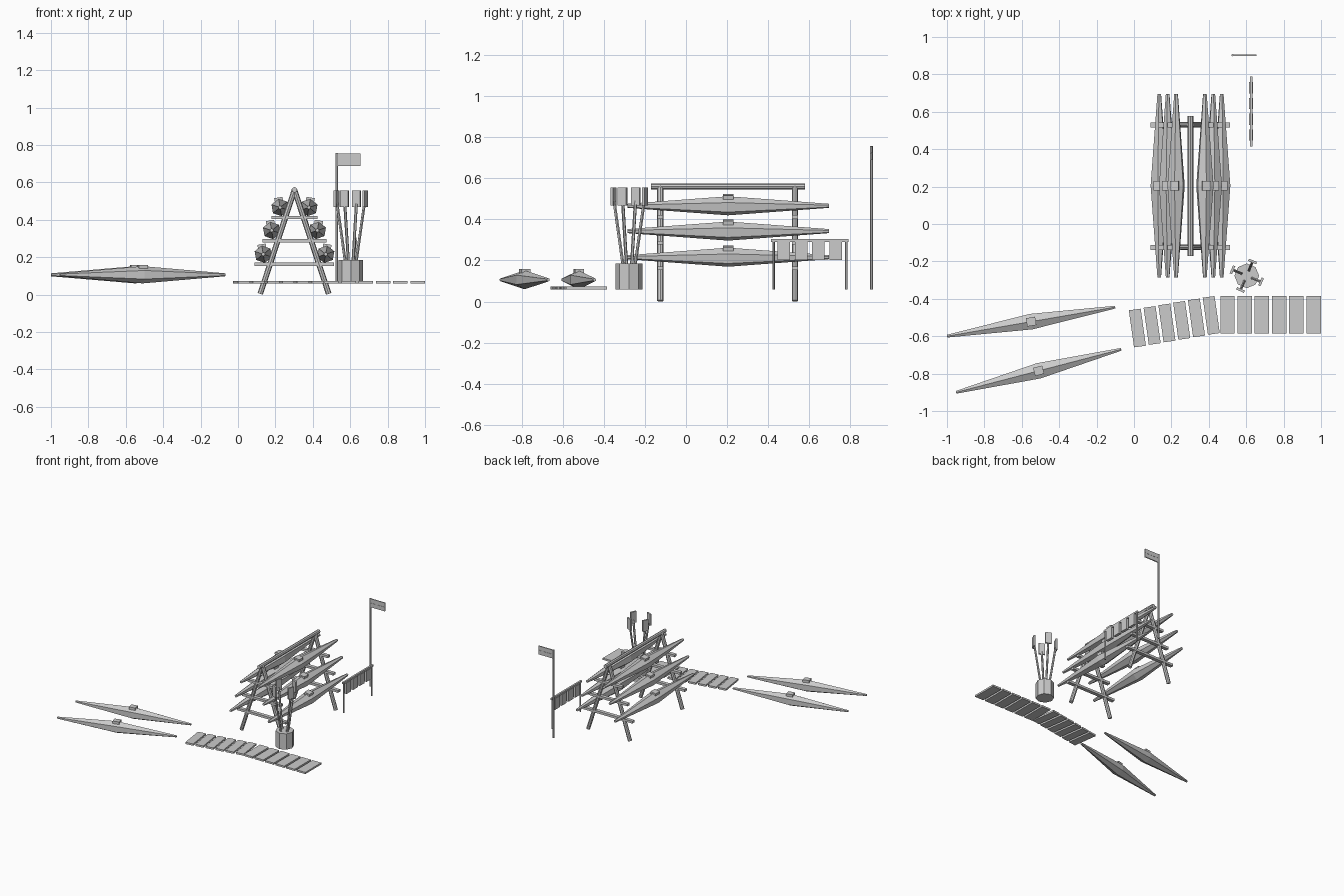
import bpy, bmesh, math
from mathutils import Vector, Matrix

cube = bpy.data.objects.get("Cube")
if cube:
    bpy.data.objects.remove(cube, do_unlink=True)

grey = bpy.data.materials.new("plain_grey")
grey.use_nodes = True
COLOUR = (0.6, 0.6, 0.6, 1)
grey.diffuse_color = COLOUR
grey.node_tree.nodes["Principled BSDF"].inputs["Base Color"].default_value = COLOUR


def finish(name, bm, loc=(0, 0, 0), rot=(0, 0, 0)):
    bmesh.ops.recalc_face_normals(bm, faces=bm.faces)
    mesh = bpy.data.meshes.new(name)
    bm.to_mesh(mesh)
    bm.free()
    mesh.materials.append(grey)
    ob = bpy.data.objects.new(name, mesh)
    ob.location, ob.rotation_euler = loc, rot
    bpy.context.collection.objects.link(ob)
    return ob


def box(name, loc, size, yaw=0):
    bm = bmesh.new()
    bmesh.ops.create_cube(bm, size=1, matrix=Matrix.Diagonal((*size, 1)))
    return finish(name, bm, loc, (0, 0, yaw))


def pole(name, a, b, radius, sides=8):
    a, b = Vector(a), Vector(b)
    bm = bmesh.new()
    bmesh.ops.create_cone(bm, cap_ends=True, segments=sides, radius1=radius,
                          radius2=radius, depth=(b - a).length)
    return finish(name, bm, (a + b) / 2, (b - a).to_track_quat('Z', 'Y').to_euler())


def kayak(name, loc, length, radius, tip, yaw=0, roll=0):
    """Six-sided hull tapering to both ends, with a raised seat block."""
    bm = bmesh.new()
    rings = []
    for y, r in ((-length / 2, tip), (0, radius), (length / 2, tip)):
        ring = []
        for i in range(6):
            a = math.radians(90 + 60 * i)
            ring.append(bm.verts.new((r * 1.05 * math.cos(a), y, r * math.sin(a))))
        rings.append(ring)
    for lower, upper in zip(rings, rings[1:]):
        for i in range(6):
            j = (i + 1) % 6
            bm.faces.new((lower[i], lower[j], upper[j], upper[i]))
    bm.faces.new(rings[0])
    bm.faces.new(rings[-1])
    seat = Matrix.Translation((0, 0, radius - 0.003)) @ Matrix.Diagonal((0.045, 0.05, 0.02, 1))
    bmesh.ops.create_cube(bm, size=1, matrix=seat)
    finish(name, bm, loc, (0, roll, yaw))


# Two kayaks lying on the ground
for i, (x, y, angle) in enumerate(((-0.55, -0.522, 9.8), (-0.51, -0.785, 14.6))):
    kayak(f"ground_kayak_{i}", (x, y, 0.106), 0.912, 0.046, 0.008, math.radians(angle - 90))

# Storage rack: two A-frames, ridge pole and cross bars
MID = 0.302
for n, y in (("front", -0.125), ("back", 0.53)):
    for side, s in (("right", -1), ("left", 1)):
        pole(f"{n}_{side}_leg", (MID + s * 0.183, y, 0.004), (MID, y, 0.56), 0.015)
    for z, width in ((0.162, 0.425), (0.287, 0.34), (0.412, 0.245)):
        box(f"{n}_cross_bar", (MID, y, z), (width, 0.028, 0.018))
pole("ridge_pole", (MID, -0.17, 0.56), (MID, 0.578, 0.56), 0.015)

# Kayaks stored on both sides of the rack
for s in (-1, 1):
    for offset, z in ((0.077, 0.466), (0.122, 0.343), (0.167, 0.216)):
        kayak("rack_kayak", (MID + s * offset, 0.205, z), 0.98, 0.047, 0.01,
              roll=s * math.radians(10))

# Barrel holding four paddles
BX, BY = 0.603, -0.277
pole("paddle_barrel", (BX, BY, 0.06), (BX, BY, 0.185), 0.066)
for degrees in (68, 157, 246, 337):
    a = math.radians(degrees)
    out = Vector((math.cos(a), math.sin(a), 0))
    base = Vector((BX, BY, 0))
    pole("paddle_shaft", base + out * 0.02 + Vector((0, 0, 0.1)),
         base + out * 0.08 + Vector((0, 0, 0.49)), 0.008, 6)
    box("paddle_blade", base + out * 0.083 + Vector((0, 0, 0.512)), (0.013, 0.046, 0.088), a)

# Plank walkway: a straight run and an angled run
for i in range(6):
    box("straight_plank", (0.5 + 0.092 * i, -0.485, 0.067), (0.077, 0.2, 0.014))
    box("angled_plank", (0.018 + 0.079 * i, -0.556 + 0.0135 * i, 0.067),
        (0.064, 0.2, 0.014), math.radians(8))

# Drying rail with hanging vests
RX = 0.626
box("drying_rail", (RX, 0.602, 0.297), (0.014, 0.375, 0.014))
for y in (0.426, 0.78):
    pole("rail_post", (RX, y, 0.06), (RX, y, 0.297), 0.006, 6)
for i in range(4):
    box("hanging_vest", (RX, 0.476 + 0.084 * i, 0.247), (0.022, 0.06, 0.088))

# Flagpole with a two-band flag
pole("flagpole", (0.528, 0.903, 0.06), (0.528, 0.903, 0.757), 0.007, 6)
for z in (0.705, 0.739):
    box("flag_band", (0.592, 0.903, z), (0.128, 0.008, 0.033))
